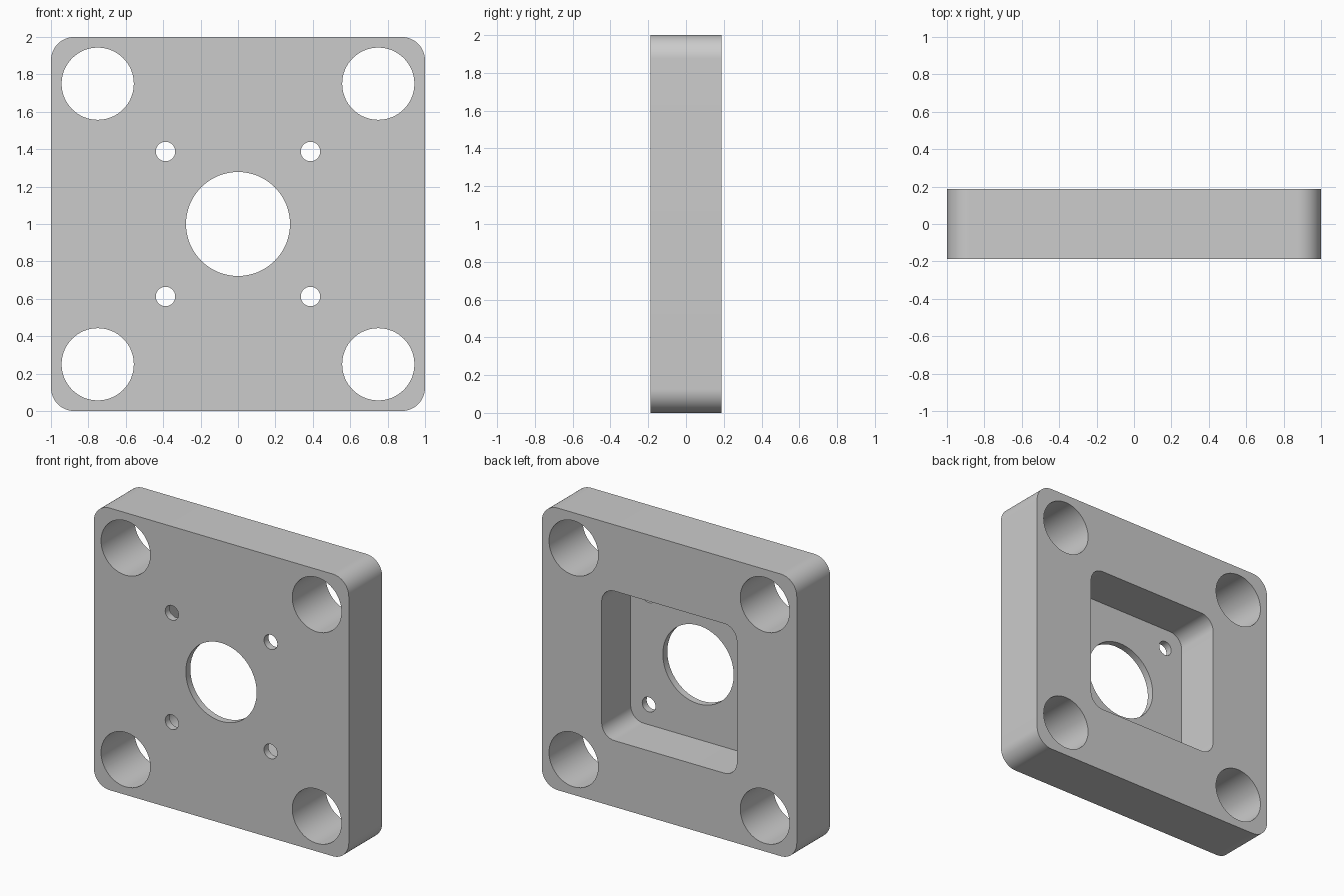
import bpy
import math
from mathutils import Vector

if "Cube" in bpy.data.objects:
    bpy.data.objects.remove(bpy.data.objects["Cube"], do_unlink=True)

HALF_DEPTH = 0.1875
FLOOR = 0.05       # web left at the front of the pocket
CENTRE_Z = 1.0

grey = bpy.data.materials.new("plain_grey")
grey.use_nodes = True
colour = (0.6, 0.6, 0.6, 1)
grey.diffuse_color = colour
grey.node_tree.nodes["Principled BSDF"].inputs["Base Color"].default_value = colour


def circle(x, z, radius, sides=64):
    return [(x + radius * math.cos(math.tau * i / sides),
             z + radius * math.sin(math.tau * i / sides)) for i in range(sides)]


def rounded_square(half, radius, steps=16):
    points = []
    for quarter in range(4):
        mid = math.radians(45 + 90 * quarter)
        cx = math.copysign(half - radius, math.cos(mid))
        cz = math.copysign(half - radius, math.sin(mid))
        for i in range(steps + 1):
            a = math.pi / 2 * (quarter + i / steps)
            points.append((cx + radius * math.cos(a),
                           CENTRE_Z + cz + radius * math.sin(a)))
    return points


def prism(name, outline, y0, y1):
    """Extrude an x-z outline from y0 to y1."""
    n = len(outline)
    verts = [Vector((x, y, z)) for y in (y0, y1) for x, z in outline]
    faces = [list(range(n)), list(range(2 * n - 1, n - 1, -1))]
    for i in range(n):
        j = (i + 1) % n
        faces.append([j, i, n + i, n + j])
    mesh = bpy.data.meshes.new(name)
    mesh.from_pydata(verts, [], faces)
    mesh.materials.append(grey)
    obj = bpy.data.objects.new(name, mesh)
    bpy.context.scene.collection.objects.link(obj)
    return obj


# Rounded plate
plate = prism("mounting_plate", rounded_square(1.0, 0.125), -HALF_DEPTH, HALF_DEPTH)

# Square pocket in the back, leaving a thin front web
cutters = [prism("pocket_cutter", rounded_square(0.53, 0.1),
                 -HALF_DEPTH + FLOOR, HALF_DEPTH + 0.1)]

# Centre bore, four large corner holes and four small screw holes
holes = [(0, 0, 0.278)]
for offset, radius in ((0.75, 0.193), (0.3875, 0.052)):
    holes += [(sx * offset, sz * offset, radius) for sx in (-1, 1) for sz in (-1, 1)]
for x, z, radius in holes:
    cutters.append(prism("hole_cutter", circle(x, CENTRE_Z + z, radius),
                         -HALF_DEPTH - 0.1, HALF_DEPTH + 0.1))

bpy.ops.object.select_all(action="DESELECT")
plate.select_set(True)
bpy.context.view_layer.objects.active = plate
for cutter in cutters:
    cutter.hide_render = True
    cut = plate.modifiers.new("cut", "BOOLEAN")
    cut.operation = "DIFFERENCE"
    cut.solver = "EXACT"
    cut.object = cutter
    bpy.ops.object.modifier_apply(modifier=cut.name)
    bpy.data.objects.remove(cutter, do_unlink=True)

bpy.ops.object.shade_smooth_by_angle(angle=math.radians(30))
